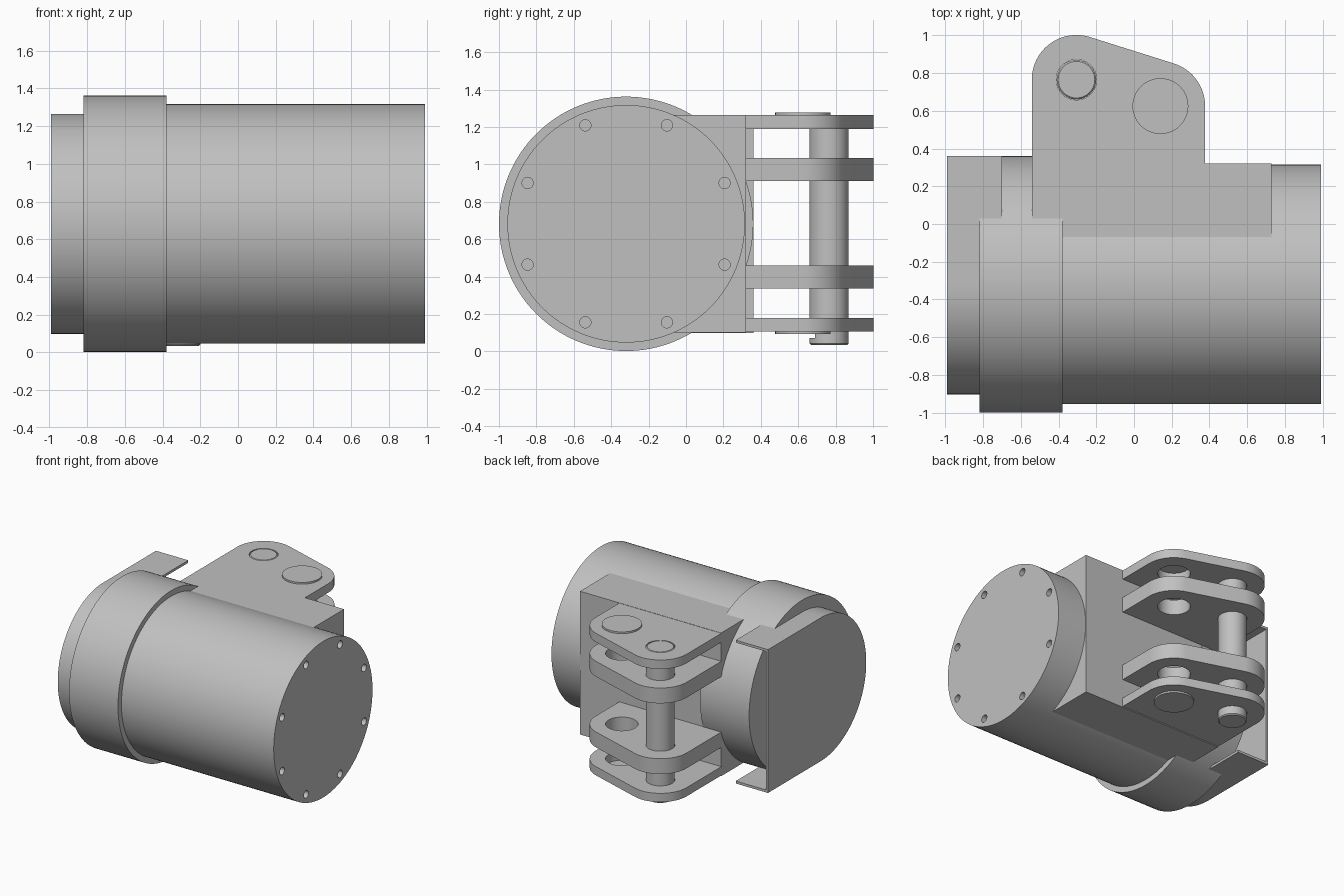
import bpy, bmesh
from math import cos, sin, pi, atan2, radians

old = bpy.data.objects.get("Cube")
if old:
    bpy.data.objects.remove(old, do_unlink=True)

grey = bpy.data.materials.new("machined grey")
grey.use_nodes = True
colour = (0.53, 0.53, 0.53, 1)
grey.diffuse_color = colour
grey.node_tree.nodes["Principled BSDF"].inputs["Base Color"].default_value = colour

CY, CZ = -0.32, 0.682          # drum axis
LOW, HIGH = 0.1, 1.265         # flat bottom and top of the housing
PIN, BUSH = (-0.305, 0.765), (0.14, 0.625)


def arc(centre, r, start, end, n):
    return [(centre[0] + r * cos(start + (end - start) * i / n),
             centre[1] + r * sin(start + (end - start) * i / n)) for i in range(n + 1)]


def circle(centre, r, n=48):
    return arc(centre, r, 0, 2 * pi, n)[:-1]


def prism(name, outline, axis, a, b):
    """Extrude an outline along x (points are y, z) or z (points are x, y)."""
    bm = bmesh.new()
    place = (lambda p, t: (t, *p)) if axis == "x" else (lambda p, t: (*p, t))
    rings = [[bm.verts.new(place(p, t)) for p in outline] for t in (a, b)]
    for ring in rings:
        bm.faces.new(ring)
    n = len(outline)
    for i in range(n):
        j = (i + 1) % n
        bm.faces.new((rings[0][i], rings[0][j], rings[1][j], rings[1][i]))
    bmesh.ops.recalc_face_normals(bm, faces=bm.faces)
    mesh = bpy.data.meshes.new(name)
    bm.to_mesh(mesh)
    bm.free()
    mesh.materials.append(grey)
    obj = bpy.data.objects.new(name, mesh)
    bpy.context.collection.objects.link(obj)
    return obj


def activate(obj):
    bpy.ops.object.select_all(action="DESELECT")
    obj.select_set(True)
    bpy.context.view_layer.objects.active = obj


def cut(obj, cutters):
    activate(obj)
    for cutter in cutters:
        mod = obj.modifiers.new("cut", "BOOLEAN")
        mod.operation, mod.solver, mod.object = "DIFFERENCE", "EXACT", cutter
        bpy.ops.object.modifier_apply(modifier=mod.name)
        bpy.data.objects.remove(cutter, do_unlink=True)


def rect(x0, x1, y0, y1):
    return [(x0, y0), (x1, y0), (x1, y1), (x0, y1)]


parts = []

# Drum with eight bolt holes in its end face
drum = prism("drum", circle((CY, CZ), 0.635, 128), "x", -0.5, 0.99)
bolts = []
for i in range(8):
    t = radians(22.5 + 45 * i)
    bolts.append(prism("bolt_cutter", circle((CY + 0.57 * cos(t), CZ + 0.57 * sin(t)), 0.03, 24),
                       "x", 0.93, 1.05))
cut(drum, bolts)
parts.append(drum)

# Wide collar
parts.append(prism("collar", circle((CY, CZ), 0.68, 128), "x", -0.82, -0.38))


# D-shaped end cover, open at the back
def d_shape(r, back):
    return [(back, CZ + r)] + arc((CY, CZ), r, pi / 2, 1.5 * pi, 64) + [(back, CZ - r)]


cover = prism("end_cover", d_shape(0.583, 0.36), "x", -0.99, -0.70)
cut(cover, [prism("cover_cutter", d_shape(0.563, 0.5), "x", -0.97, -0.6)])
parts.append(cover)

# Block behind the drum that carries the lugs
parts.append(prism("mounting_block", rect(-0.54, 0.73, -0.3, 0.32), "z", LOW, HIGH))

# Hinge lugs
R = 0.237
slope = atan2(BUSH[1] - PIN[1], BUSH[0] - PIN[0]) + pi / 2
lug_outline = ([(PIN[0] - R, 0.31), (BUSH[0] + R, 0.31)]
               + arc(BUSH, R, 0, slope, 20) + arc(PIN, R, slope, pi, 24))
lugs = {"top_lug": (1.19, 1.263), "upper_inner_lug": (0.91, 1.035),
        "lower_inner_lug": (0.335, 0.46), "bottom_lug": (0.107, 0.178)}
for name, (z0, z1) in lugs.items():
    lug = prism(name, lug_outline, "z", z0, z1)
    cut(lug, [prism("hole_cutter", circle(c, r), "z", z0 - 0.1, z1 + 0.1)
              for c, r in ((PIN, 0.107), (BUSH, 0.12))])
    parts.append(lug)

# Round caps closing the outer lug holes
parts.append(prism("top_cap", circle(BUSH, 0.148), "z", 1.262, 1.277))
parts.append(prism("bottom_cap", circle(BUSH, 0.148), "z", 0.093, 0.108))

# Hinge pin with chamfered ends and a locking slot
pin = prism("hinge_pin", circle(PIN, 0.105), "z", 0.035, 1.264)
activate(pin)
bevel = pin.modifiers.new("chamfer", "BEVEL")
bevel.width, bevel.segments, bevel.limit_method = 0.008, 1, "ANGLE"
bevel.angle_limit = radians(40)
bpy.ops.object.modifier_apply(modifier=bevel.name)
cut(pin, [prism("slot_cutter", rect(-0.6, 0, 0.5, 0.69), "z", 0.072, 0.1)])
parts.append(pin)

for part in parts:
    activate(part)
    bpy.ops.object.shade_smooth_by_angle(angle=radians(30))
